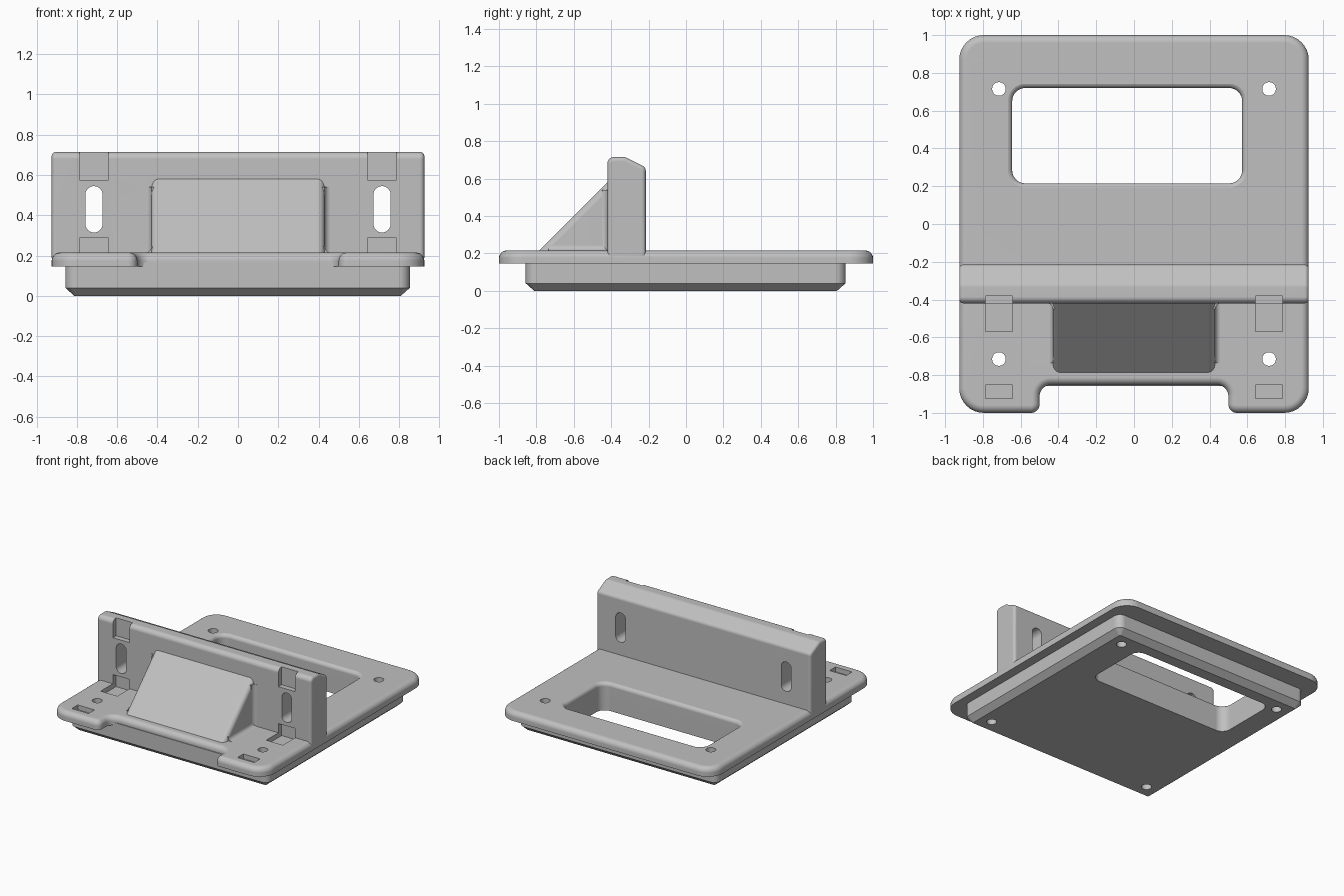
import bpy, bmesh, math
from mathutils import Vector

if "Cube" in bpy.data.objects:
    bpy.data.objects.remove(bpy.data.objects["Cube"])

grey = bpy.data.materials.new("plain_grey")
grey.diffuse_color = (0.53, 0.53, 0.53, 1)
grey.use_nodes = True
grey.node_tree.nodes["Principled BSDF"].inputs["Base Color"].default_value = grey.diffuse_color

AXES = {"z": lambda u, v, w: (u, v, w),
        "x": lambda u, v, w: (w, u, v),
        "y": lambda u, v, w: (u, w, v)}


def outline(corners, steps=8):
    """Counter-clockwise corners (u, v, radius) -> points with outward normals."""
    out = []
    for i, (u, v, r) in enumerate(corners):
        p = Vector((u, v))
        d1 = (p - Vector(corners[i - 1][:2])).normalized()
        d2 = (Vector(corners[(i + 1) % len(corners)][:2]) - p).normalized()
        n1, n2 = Vector((d1.y, -d1.x)), Vector((d2.y, -d2.x))
        mitre = (n1 + n2) / (1 + n1.dot(n2))
        if r == 0:
            out.append((p, mitre))
            continue
        turn = math.atan2(d1.x * d2.y - d1.y * d2.x, d1.dot(d2))
        s = math.copysign(1, turn)
        c = p - s * r * mitre
        a0 = math.atan2(n1.y, n1.x)
        for k in range(steps + 1):
            a = a0 + turn * k / steps
            n = Vector((math.cos(a), math.sin(a)))
            out.append((c + s * r * n, n))
    return out


def loft(name, corners, layers, axis="z"):
    """Solid from an outline stacked in layers of (position, inset)."""
    pts = outline(corners)
    bm = bmesh.new()
    rings = [[bm.verts.new(AXES[axis](*(p - d * n), w)) for p, n in pts] for w, d in layers]
    for a, b in zip(rings, rings[1:]):
        for i in range(len(pts)):
            j = (i + 1) % len(pts)
            bm.faces.new((a[i], a[j], b[j], b[i]))
    bm.faces.new(rings[0])
    bm.faces.new(rings[-1])
    bmesh.ops.recalc_face_normals(bm, faces=bm.faces)
    me = bpy.data.meshes.new(name)
    bm.to_mesh(me)
    bm.free()
    me.materials.append(grey)
    ob = bpy.data.objects.new(name, me)
    bpy.context.collection.objects.link(ob)
    return ob


def rect(u0, u1, v0, v1, r=0):
    return [(u0, v0, r), (u1, v0, r), (u1, v1, r), (u0, v1, r)]


def round_off(end, r, sign=1, steps=6):
    """Layers of a quarter-round edge that finishes at 'end'."""
    return [(end - sign * r * (1 - math.sin(a)), r * (1 - math.cos(a)))
            for a in (math.pi / 2 * k / steps for k in range(steps + 1))]


def both_ends(x, r):
    return round_off(-x, r, -1)[::-1] + round_off(x, r)


# Flange with a notch in the front edge
body = loft("angle_bracket",
            [(-0.925, -1, 0.13), (-0.5, -1, 0.045), (-0.5, -0.852, 0.06), (0.5, -0.852, 0.06),
             (0.5, -1, 0.045), (0.925, -1, 0.13), (0.925, 1, 0.13), (-0.925, 1, 0.13)],
            [(0.145, 0)] + round_off(0.215, 0.04))

adds, cuts = [], []
# Chamfered lower block
adds.append(loft("lower_block", rect(-0.857, 0.853, -0.857, 0.853, 0.055),
                 [(0, 0.045), (0.04, 0), (0.165, 0)]))
# Upright wall
adds.append(loft("upright_wall",
                 [(-0.42, 0.17, 0), (-0.215, 0.17, 0), (-0.215, 0.66, 0.03),
                  (-0.325, 0.715, 0.05), (-0.42, 0.715, 0.035)],
                 both_ends(0.925, 0.022), "x"))
# Sloping wedge in front of the wall
adds.append(loft("wedge", [(-0.84, 0.16, 0), (-0.36, 0.16, 0), (-0.36, 0.64, 0)],
                 both_ends(0.43, 0.035), "x"))


# Hollow fillets where the wedge meets the flange and the wall
def hollow(u, v, s, t, r=0.03, e=0.012):
    arc = [(u + s * r * (1 - math.sin(a)), v + t * r * (1 - math.cos(a)), 0)
           for a in (math.pi / 2 * k / 5 for k in range(6))]
    pts = [(u - s * e, v - t * e, 0), (u + s * r, v - t * e, 0)]
    pts += [(u + s * r, v, 0)] + arc[1:-1] + [(u, v + t * r, 0), (u - s * e, v + t * r, 0)] \
        if arc[0][0] == u + s * r else arc
    return pts if s * t > 0 else pts[::-1]


for s in (-1, 1):
    adds.append(loft("floor_fillet", hollow(s * 0.43, 0.215, s, 1),
                     [(-0.735, 0), (-0.4, 0)], "y"))
    adds.append(loft("wall_fillet", hollow(s * 0.43, -0.42, s, -1),
                     [(0.2, 0), (0.54, 0)], "z"))

# Window with a rounded upper rim
rim = [(0.216 - 0.03 * (1 - math.sin(a)), -0.03 * (1 - math.cos(a)))
       for a in (math.pi / 2 * k / 6 for k in range(7))]
cuts.append(loft("window_cutter", rect(-0.645, 0.573, 0.215, 0.72, 0.07),
                 [(-0.1, 0)] + rim + [(0.3, -0.03)]))

for s in (-1, 1):
    c = s * 0.715
    # Screw holes
    for y in (-0.715, 0.715):
        cuts.append(loft("hole_cutter", rect(c - 0.036, c + 0.036, y - 0.036, y + 0.036, 0.0359),
                         [(-0.1, 0), (0.3, 0)]))
    # Upright slots
    cuts.append(loft("slot_cutter", rect(c - 0.043, c + 0.043, 0.315, 0.545, 0.0429),
                     [(-0.5, 0), (-0.1, 0)], "y"))
    # Shallow square pockets: wall top, wall foot, front of flange
    for y0, y1, z0, z1 in ((-0.5, -0.38, 0.575, 0.8), (-0.57, -0.38, 0.178, 0.287),
                           (-0.925, -0.852, 0.178, 0.3)):
        cuts.append(loft("pocket_cutter", rect(c - 0.072, c + 0.072, y0, y1),
                         [(z0, 0), (z1, 0)]))

# Combine everything into one solid
bpy.context.view_layer.objects.active = body
body.select_set(True)
for ops, mode in ((adds, 'UNION'), (cuts, 'DIFFERENCE')):
    for ob in ops:
        m = body.modifiers.new("combine", 'BOOLEAN')
        m.operation, m.solver, m.object = mode, 'EXACT', ob
        bpy.ops.object.modifier_apply(modifier=m.name)
        bpy.data.objects.remove(ob)

bpy.ops.object.shade_smooth_by_angle(angle=math.radians(30))
w = body.modifiers.new("even_shading", 'WEIGHTED_NORMAL')
w.keep_sharp = True
